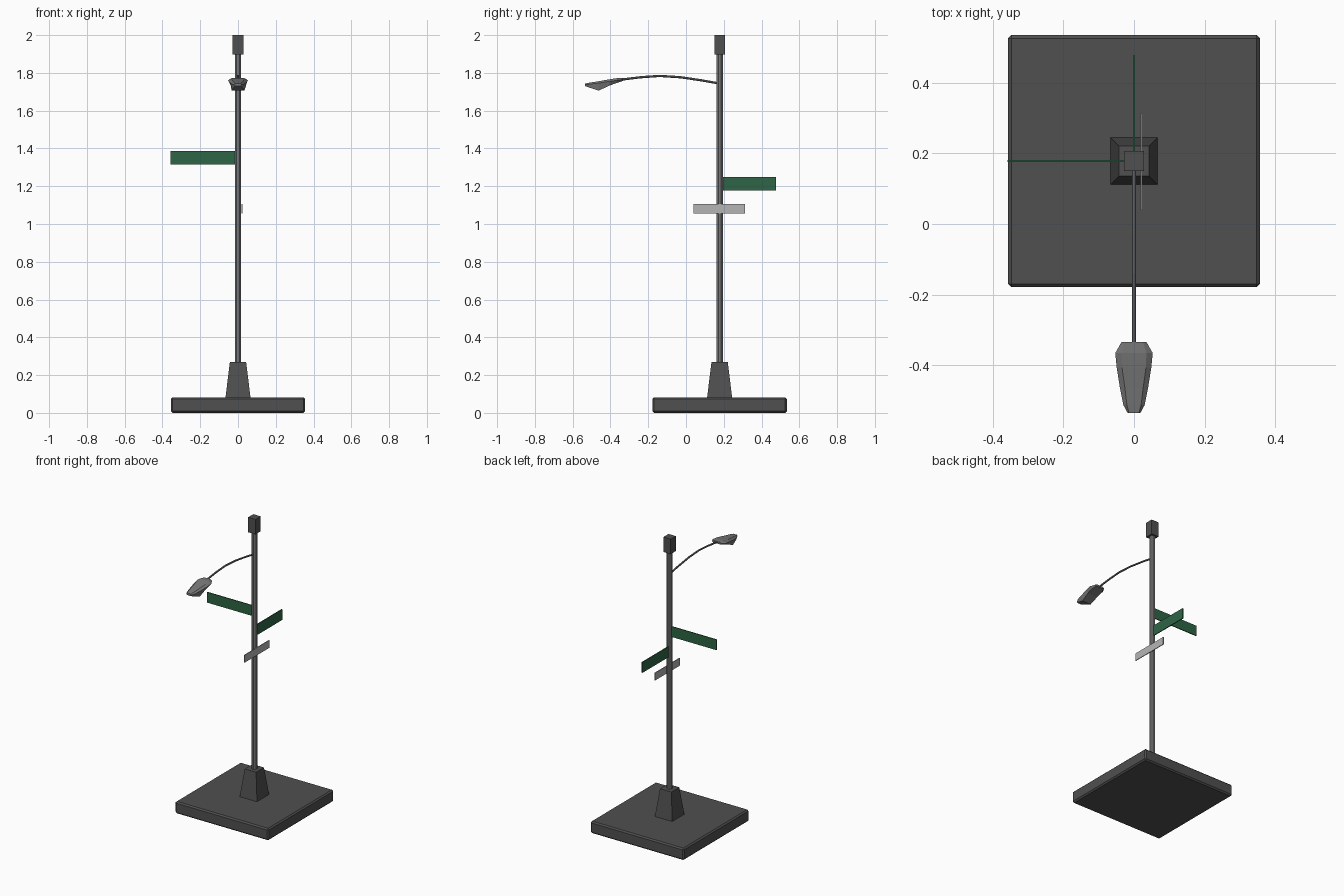
import bpy, bmesh, math
from mathutils import Vector

if "Cube" in bpy.data.objects:
    bpy.data.objects.remove(bpy.data.objects["Cube"])

PY = 0.178  # y of the pole axis


def material(name, rgb):
    m = bpy.data.materials.new(name)
    m.diffuse_color = (*rgb, 1)
    m.use_nodes = True
    m.node_tree.nodes["Principled BSDF"].inputs["Base Color"].default_value = m.diffuse_color
    return m


dark = material("dark grey", (0.08, 0.08, 0.08))
steel = material("steel grey", (0.19, 0.19, 0.19))
green = material("sign green", (0.026, 0.13, 0.058))
pale = material("pale grey", (0.46, 0.46, 0.46))


def finish(name, bm, mat):
    bmesh.ops.recalc_face_normals(bm, faces=bm.faces)
    me = bpy.data.meshes.new(name)
    bm.to_mesh(me)
    bm.free()
    ob = bpy.data.objects.new(name, me)
    bpy.context.collection.objects.link(ob)
    me.materials.append(mat)
    return ob


def box(name, lo, hi, mat, bevel=0):
    bm = bmesh.new()
    bmesh.ops.create_cube(bm, size=1)
    for v in bm.verts:
        v.co = Vector([(a + b) / 2 + c * (b - a) for a, b, c in zip(lo, hi, v.co)])
    if bevel:
        bmesh.ops.bevel(bm, geom=bm.edges[:], offset=bevel, segments=1, affect='EDGES')
    return finish(name, bm, mat)


def loft(name, rings, mat):
    """Skin a list of equal-length closed rings and cap the ends."""
    bm = bmesh.new()
    rows = [[bm.verts.new(p) for p in r] for r in rings]
    n = len(rows[0])
    for a, b in zip(rows, rows[1:]):
        for i in range(n):
            j = (i + 1) % n
            bm.faces.new((a[i], a[j], b[j], b[i]))
    bm.faces.new(rows[0])
    bm.faces.new(rows[-1])
    return finish(name, bm, mat)


def square(h, z):
    return [(sx * h, PY + sy * h, z) for sx, sy in ((-1, -1), (1, -1), (1, 1), (-1, 1))]


def octagon(r, z):
    r /= math.cos(math.pi / 8)
    return [(r * math.cos(a), PY + r * math.sin(a), z)
            for a in (math.pi / 8 + k * math.pi / 4 for k in range(8))]


# base slab, tapered pedestal, pole and cap
box("base_slab", (-0.356, -0.178, 0), (0.356, 0.534, 0.082), dark, 0.009)
loft("pedestal", [square(0.067, 0.075), square(0.043, 0.27)], dark)
loft("pole", [octagon(0.017, 0.26), octagon(0.017, 1.91)], steel)
box("pole_cap", (-0.028, PY - 0.028, 1.897), (0.028, PY + 0.028, 2.0), dark)

# street signs
box("left_sign", (-0.358, PY - 0.003, 1.315), (-0.01, PY + 0.003, 1.387), green)
box("rear_sign", (-0.003, PY + 0.01, 1.177), (0.003, 0.477, 1.25), green)
box("small_sign", (0.018, 0.04, 1.055), (0.023, 0.312, 1.107), pale)

# curved lamp arm
path = [(0.17, 1.745), (0.08, 1.761), (-0.03, 1.777), (-0.14, 1.784),
        (-0.24, 1.777), (-0.33, 1.766), (-0.42, 1.753)]
rings = []
for i, (y, z) in enumerate(path):
    a, b = path[max(i - 1, 0)], path[min(i + 1, len(path) - 1)]
    d = Vector((b[0] - a[0], b[1] - a[1])).normalized()
    ring = []
    for k in range(8):
        t = k * math.pi / 4
        u, w = 0.006 * math.cos(t), 0.006 * math.sin(t)
        ring.append((u, y - d.y * w, z + d.x * w))
    rings.append(ring)
loft("lamp_arm", rings, steel)

# lamp head: y, half width of top / rim / bottom, heights of top / rim / bottom
stations = [(-0.333, 0.025, 0.035, 0.028, 1.772, 1.765, 1.758),
            (-0.365, 0.035, 0.053, 0.040, 1.772, 1.761, 1.747),
            (-0.405, 0.034, 0.049, 0.038, 1.766, 1.755, 1.733),
            (-0.462, 0.026, 0.040, 0.034, 1.756, 1.746, 1.706),
            (-0.512, 0.020, 0.030, 0.024, 1.748, 1.740, 1.722),
            (-0.534, 0.014, 0.018, 0.015, 1.744, 1.738, 1.730)]
head = [[(-t, y, zt), (t, y, zt), (r, y, zr), (b, y, zb), (-b, y, zb), (-r, y, zr)]
        for y, t, r, b, zt, zr, zb in stations]
loft("lamp_head", head, steel)
